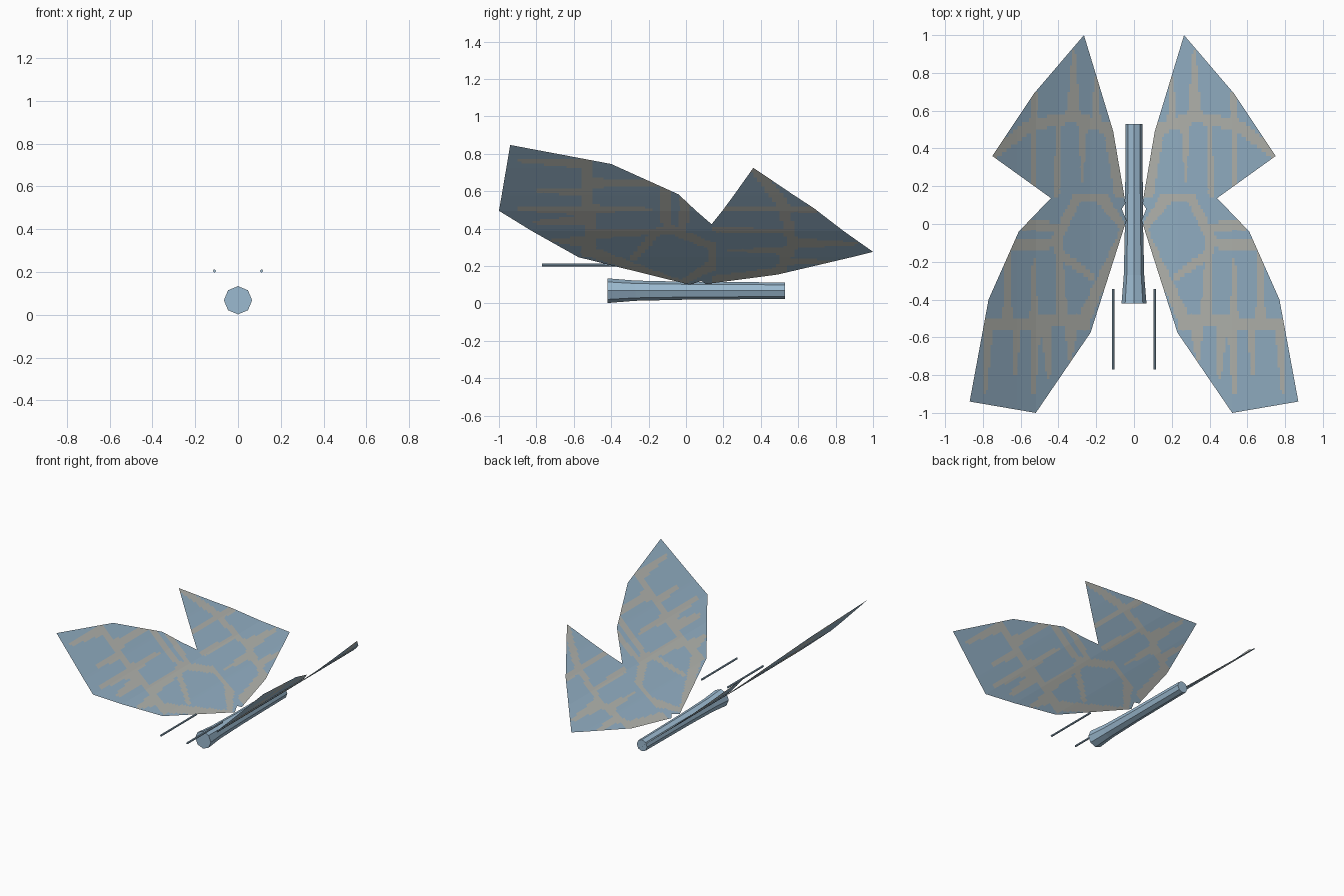
import bpy, bmesh, math


def material(name, rgb):
    m = bpy.data.materials.new(name)
    m.diffuse_color = (*rgb, 1)
    return m


BLUE = material("soft blue", (0.33, 0.49, 0.63))
BEIGE = material("pale beige", (0.51, 0.52, 0.48))

# Wing outline: distance from the middle, then y
OUTLINE = [(0.04, 0.02), (0.23, -0.575), (0.52, -1.0), (0.87, -0.94), (0.77, -0.40),
           (0.61, -0.04), (0.395, 0.137), (0.44, 0.137), (0.75, 0.36), (0.53, 0.69),
           (0.265, 1.0), (0.11, 0.49), (0.045, 0.11), (0.065, 0.08)]
# Height of the wing sheet by distance from the middle
RISE = [(0.04, 0.10), (0.23, 0.247), (0.40, 0.387), (0.52, 0.495),
        (0.61, 0.583), (0.75, 0.725), (0.87, 0.847)]
# Tapered veins: start, end, start half width, end half width
FORE_VEINS = [
    (0.06, -0.05, 0.27, -0.52, 0.02, 0.035), (0.27, -0.52, 0.45, -0.50, 0.045, 0.03),
    (0.45, -0.50, 0.62, -0.54, 0.03, 0.03), (0.62, -0.54, 0.79, -0.52, 0.03, 0.03),
    (0.33, -0.54, 0.34, -0.72, 0.035, 0.01), (0.47, -0.52, 0.45, -0.80, 0.03, 0.012),
    (0.52, -0.54, 0.53, -0.90, 0.025, 0.008), (0.62, -0.54, 0.63, -0.80, 0.025, 0.008),
    (0.77, -0.54, 0.79, -0.90, 0.025, 0.01), (0.38, -0.48, 0.40, -0.10, 0.028, 0.02),
    (0.53, -0.50, 0.53, -0.18, 0.022, 0.006), (0.67, -0.50, 0.67, -0.12, 0.025, 0.018),
    (0.40, -0.10, 0.66, -0.12, 0.025, 0.03), (0.22, -0.28, 0.39, -0.16, 0.02, 0.025),
]
HIND_VEINS = [
    (0.06, -0.02, 0.17, 0.14, 0.02, 0.03), (0.17, 0.14, 0.30, 0.14, 0.03, 0.02),
    (0.30, 0.14, 0.41, -0.08, 0.025, 0.025), (0.41, -0.02, 0.58, 0.00, 0.025, 0.03),
    (0.08, 0.16, 0.13, 0.50, 0.025, 0.03), (0.13, 0.50, 0.32, 0.57, 0.03, 0.03),
    (0.32, 0.57, 0.55, 0.52, 0.03, 0.03), (0.55, 0.52, 0.74, 0.38, 0.03, 0.03),
    (0.32, 0.58, 0.32, 0.92, 0.035, 0.008), (0.20, 0.54, 0.20, 0.78, 0.025, 0.008),
    (0.27, 0.54, 0.275, 0.23, 0.025, 0.005), (0.53, 0.68, 0.53, 0.20, 0.02, 0.008),
    (0.40, 0.50, 0.41, 0.16, 0.012, 0.016),
]


def height(u):
    for (a, za), (b, zb) in zip(RISE, RISE[1:]):
        if u <= b:
            break
    return za + (zb - za) * (u - a) / (b - a)


def on_vein(u, y):
    for ax, ay, bx, by, r0, r1 in FORE_VEINS + HIND_VEINS:
        dx, dy = bx - ax, by - ay
        t = max(0, min(1, ((u - ax) * dx + (y - ay) * dy) / (dx * dx + dy * dy)))
        if math.hypot(u - ax - t * dx, y - ay - t * dy) < r0 + (r1 - r0) * t:
            return True
    return False


def wing(name, side):
    bm = bmesh.new()
    bm.faces.new([bm.verts.new((u, y, 0)) for u, y in OUTLINE])
    bmesh.ops.triangulate(bm, faces=bm.faces[:])

    # Slice the sheet finely so that the veins can be coloured in
    def cut(co, no):
        bmesh.ops.bisect_plane(bm, geom=bm.verts[:] + bm.edges[:] + bm.faces[:],
                               plane_co=co, plane_no=no, dist=1e-5)
    for i in range(1, 70):
        cut((0.04 + i * 0.012, 0, 0), (1, 0, 0))
    for i in range(1, 100):
        cut((0, -1 + i * 0.02, 0), (0, 1, 0))
    for f in bm.faces:
        c = f.calc_center_median()
        f.material_index = int(on_vein(c.x, c.y))
    # Merge neighbouring faces that have the same colour and the same slope band
    for v in bm.verts:
        v.co = (side * v.co.x, v.co.y, height(v.co.x))
    bm.normal_update()
    flip = [f for f in bm.faces if f.normal.z < 0]
    bmesh.ops.reverse_faces(bm, faces=flip)
    me = bpy.data.meshes.new(name)
    bm.to_mesh(me)
    bm.free()
    me.materials.append(BLUE)
    me.materials.append(BEIGE)
    bpy.context.collection.objects.link(bpy.data.objects.new(name, me))


def tube(name, x, z, rings):
    """Eight-sided closed tube along y from (y, radius) rings."""
    bm = bmesh.new()
    loops = [[bm.verts.new((x + r * math.sin(k * math.pi / 4), y,
                            z + r * math.cos(k * math.pi / 4))) for k in range(8)]
             for y, r in rings]
    for a, b in zip(loops, loops[1:]):
        for k in range(8):
            bm.faces.new((a[k], a[k - 1], b[k - 1], b[k]))
    bm.faces.new(loops[0])
    bm.faces.new(loops[-1][::-1])
    bmesh.ops.recalc_face_normals(bm, faces=bm.faces[:])
    me = bpy.data.meshes.new(name)
    bm.to_mesh(me)
    bm.free()
    me.materials.append(BLUE)
    bpy.context.collection.objects.link(bpy.data.objects.new(name, me))


# Body, flaring towards the head
tube("body", 0, 0.068, [(-0.42, 0.066), (-0.27, 0.054), (0.0, 0.048), (0.53, 0.044)])

# Wings and feelers on both sides
for label, s in (("left", -1), ("right", 1)):
    wing(label + "_wing", s)
    tube(label + "_feeler", s * 0.11, 0.205, [(-0.77, 0.007), (-0.345, 0.007)])
